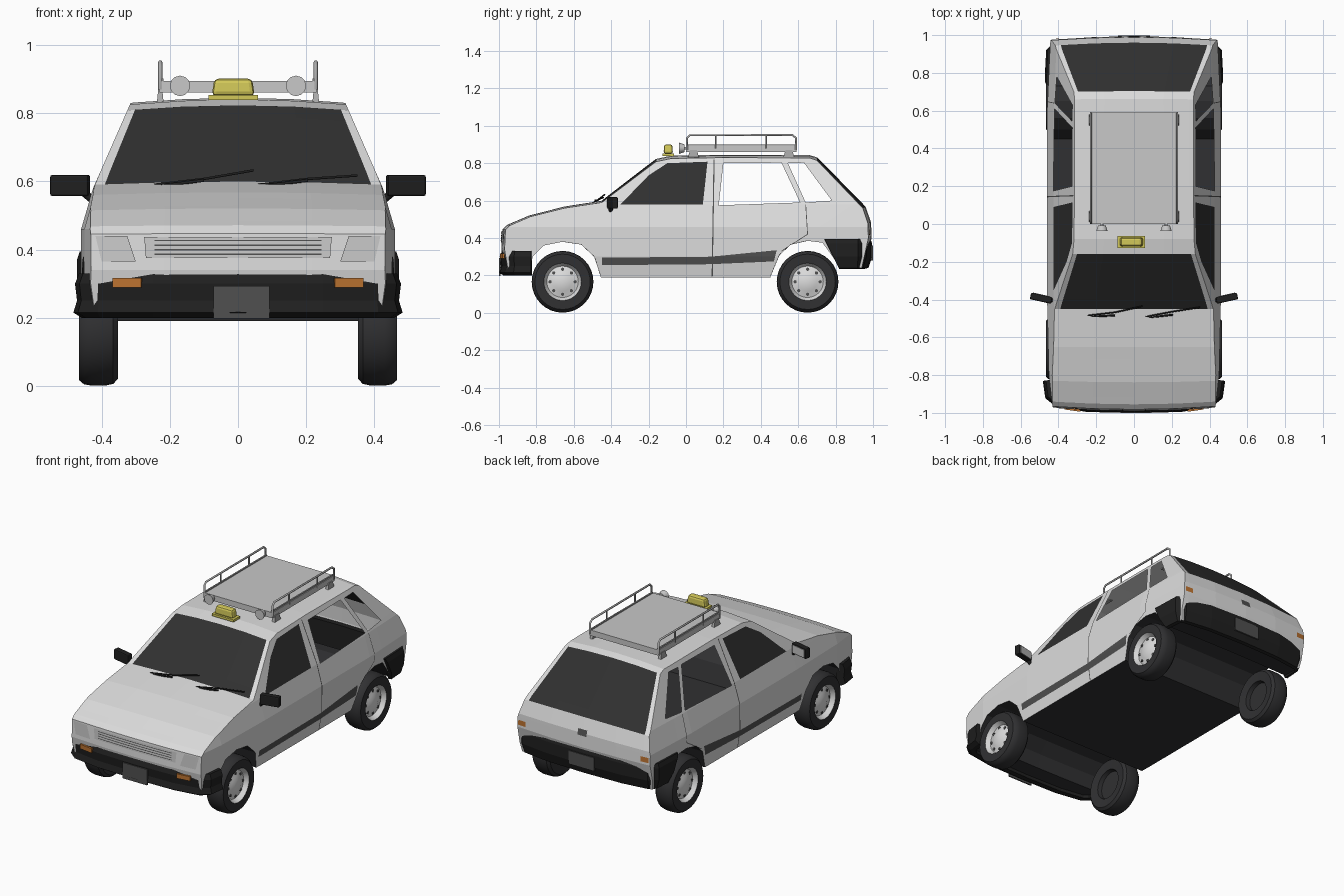
import bpy, bmesh, math
from mathutils import Vector, Matrix

if "Cube" in bpy.data.objects:
    bpy.data.objects.remove(bpy.data.objects["Cube"])


def material(name, r, g, b):
    m = bpy.data.materials.new(name)
    m.use_nodes = True
    m.diffuse_color = (r, g, b, 1)
    m.node_tree.nodes["Principled BSDF"].inputs["Base Color"].default_value = (r, g, b, 1)
    return m


WHITE = material("body white", .72, .72, .72)
GLASS = material("dark glass", .03, .03, .03)
BLACK = material("black plastic", .014, .014, .014)
STRIPE = material("trim grey", .08, .08, .08)
UNDER = material("underside dark", .03, .03, .032)
LAMP = material("lamp grey", .58, .58, .58)
METAL = material("rack grey", .4, .4, .4)
ORANGE = material("indicator orange", .5, .17, .03)
YELLOW = material("beacon yellow", .65, .58, .1)


def finish(name, bm, mats, smooth=None):
    bmesh.ops.recalc_face_normals(bm, faces=bm.faces)
    me = bpy.data.meshes.new(name)
    bm.to_mesh(me)
    bm.free()
    ob = bpy.data.objects.new(name, me)
    bpy.context.collection.objects.link(ob)
    for m in mats:
        me.materials.append(m)
    if smooth:
        bpy.ops.object.select_all(action='DESELECT')
        ob.select_set(True)
        bpy.context.view_layer.objects.active = ob
        bpy.ops.object.shade_smooth_by_angle(angle=math.radians(smooth))
    return ob


def box(name, c, size, mat, bevel=0, turn=0, taper=1):
    bm = bmesh.new()
    bmesh.ops.create_cube(bm, size=1)
    for v in bm.verts:
        k = taper if v.co.z > 0 else 1
        v.co = Vector((v.co.x * size[0] * k, v.co.y * size[1] * k, v.co.z * size[2]))
    if bevel:
        bmesh.ops.bevel(bm, geom=bm.edges[:], offset=bevel, segments=2, affect='EDGES', profile=.5)
    bm.transform(Matrix.Translation(c) @ Matrix.Rotation(turn, 4, 'Z'))
    return finish(name, bm, [mat])


def cylinder(name, c, r, depth, axis, mat, sides=16, r2=None):
    bm = bmesh.new()
    bmesh.ops.create_cone(bm, cap_ends=True, segments=sides, radius1=r,
                          radius2=r if r2 is None else r2, depth=depth)
    bm.transform(Matrix.Translation(c) @ Vector(axis).to_track_quat('Z', 'Y').to_matrix().to_4x4())
    return finish(name, bm, [mat], 40)


def tube(name, pts, r, mat):
    cu = bpy.data.curves.new(name, 'CURVE')
    cu.dimensions, cu.bevel_depth, cu.bevel_resolution, cu.use_fill_caps = '3D', r, 1, True
    sp = cu.splines.new('POLY')
    sp.points.add(len(pts) - 1)
    for p, q in zip(sp.points, pts):
        p.co = (*q, 1)
    cu.materials.append(mat)
    ob = bpy.data.objects.new(name, cu)
    bpy.context.collection.objects.link(ob)
    bpy.ops.object.select_all(action='DESELECT')
    ob.select_set(True)
    bpy.context.view_layer.objects.active = ob
    bpy.ops.object.convert(target='MESH')


def lerp(table, v):
    for (a, fa), (b, fb) in zip(table, table[1:]):
        if v <= b:
            return fa + (fb - fa) * max(0, (v - a) / (b - a))
    return table[-1][1]


# Body: side outline extruded across, cut along the panel lines, then shaped
OUTLINE = [(-.95, .22), (-.84, .22), (-.82, .3), (-.76, .36), (-.66, .38), (-.56, .365), (-.49, .3),
           (-.455, .19), (.45, .19), (.5, .31), (.56, .365), (.65, .385), (.73, .375), (.82, .25),
           (.94, .24), (.975, .4), (.972, .48), (.945, .56), (.7, .815), (.66, .828), (.2, .83),
           (-.08, .825), (-.16, .808), (-.45, .59), (-.65, .56), (-.83, .515), (-.94, .468),
           (-.965, .445), (-.97, .34)]
WIDTH = [(.18, .44), (.3, .46), (.46, .46), (.58, .425), (.83, .315)]
TAPER = [(-1, .93), (-.8, .98), (-.4, 1), (.6, 1), (1, .96)]


def half_width(y, z):
    return lerp(WIDTH, z) * lerp(TAPER, y)


def seam(a, b, r=.003):
    a, b = Vector(a), Vector(b)
    n = (b - a).normalized().orthogonal() * r
    return [a + n, b + n, b - n, a - n]


PAINT = [  # convex side areas and their material slot; None is an opening
    ([(-.35, .58), (-.2, .735), (-.1, .8), (.115, .808), (.09, .58)], 1),
    ([(.175, .575), (.2, .8), (.51, .803), (.61, .59)], None),
    ([(.64, .59), (.545, .8), (.63, .803), (.78, .6)], None),
    ([(-.45, .255), (.13, .26), (.13, .3), (-.45, .295)], 2),
    ([(.13, .26), (.47, .275), (.485, .335), (.13, .3)], 2),
    (seam((.14, .195), (.15, .82)), 2),
    (seam((.64, .58), (.65, .42), .002), 2),
    (seam((.65, .42), (.51, .33), .002), 2)]


def inside(poly, y, z):
    s = [(b[0] - a[0]) * (z - a[1]) - (b[1] - a[1]) * (y - a[0])
         for a, b in zip(poly, poly[1:] + poly[:1])]
    return all(k > 0 for k in s) or all(k < 0 for k in s)


bm = bmesh.new()
cap = bm.faces.new([bm.verts.new((-1, y, z)) for y, z in OUTLINE])
new = bmesh.ops.extrude_face_region(bm, geom=[cap], use_keep_orig=True)["geom"]
bmesh.ops.translate(bm, vec=(2, 0, 0), verts=[g for g in new if isinstance(g, bmesh.types.BMVert)])
bmesh.ops.recalc_face_normals(bm, faces=bm.faces)
bmesh.ops.triangulate(bm, faces=[f for f in bm.faces if len(f.verts) > 4])
cuts = [((t, 0, 0), (1, 0, 0)) for t in (-.93, -.5, 0, .5, .93)]
cuts += [((0, y, 0), (0, 1, 0)) for y, _ in TAPER[1:-1]]
cuts += [((0, 0, z), (0, 0, 1)) for z, _ in WIDTH[1:-1]]
for poly, _ in PAINT:
    for a, b in zip(poly, poly[1:] + poly[:1]):
        cuts.append(((0, a[0], a[1]), (0, b[1] - a[1], a[0] - b[0])))
for co, no in cuts:
    bmesh.ops.bisect_plane(bm, geom=bm.verts[:] + bm.edges[:] + bm.faces[:], dist=1e-5,
                           plane_co=co, plane_no=Vector(no).normalized())
bm.normal_update()
openings = []
for f in bm.faces:
    t, y, z = f.calc_center_median()
    if abs(f.normal.x) > .9:
        for poly, slot in PAINT:
            if inside(poly, y, z):
                if slot is None:
                    openings.append(f)
                else:
                    f.material_index = slot
    elif z < .386 and abs(y) < .94:
        f.material_index = 3
    elif abs(t) < .93 and .59 < z < .808 and y < -.15 or abs(t) < .93 and .56 < z < .815 and y > .7:
        f.material_index = 1
bmesh.ops.delete(bm, geom=openings, context='FACES')
for v in bm.verts:
    t, y, z = v.co
    bow = 1 - t * t
    v.co = (t * half_width(y, z), y + .02 * bow * y ** 5,
            z + .015 * bow * min(1, max(0, (z - .4) / .3)))
finish("body", bm, [WHITE, GLASS, STRIPE, UNDER])


# Thin plates that follow the curved nose or tail
def end_plate(name, bottom, top, z0, z1, mat, front=True, off=.004):
    bm = bmesh.new()
    rows, n = [], 8
    for (x0, x1), z in ((bottom, z0), (top, z1)):
        y = -.97 + (z - .34) * .045 if front else lerp([(.4, .975), (.48, .972), (.56, .945)], z)
        row = []
        for i in range(n + 1):
            x = x0 + (x1 - x0) * i / n
            t = x / half_width(y, z)
            row.append(bm.verts.new((x, y + .02 * (1 - t * t) * y ** 5 + (-off if front else off), z)))
        rows.append(row)
    for i in range(n):
        bm.faces.new((rows[0][i], rows[0][i + 1], rows[1][i + 1], rows[1][i]))
    finish(name, bm, [mat])


end_plate("grille", (-.27, .27), (-.275, .275), .375, .437, LAMP)
for i in range(4):
    z = .384 + i * .0135
    end_plate("grille_slot", (-.245, .245), (-.245, .245), z, z + .004, STRIPE, off=.006)
for s, side in ((1, "left"), (-1, "right")):
    end_plate(side + "_headlight", (s * .3, s * .4), (s * .325, s * .418), .365, .44, LAMP)
    end_plate(side + "_tail_light", (s * .385, s * .435), (s * .385, s * .435), .415, .445, ORANGE, False)
end_plate("tailgate_lock", (-.03, .03), (-.03, .03), .47, .505, STRIPE, False)


# Bumpers: a section swept around the plan of each end
def bumper(name, half, section, sign, shear=0):
    path = [Vector((-x, y)) for x, y in reversed(half[1:])] + [Vector(p) for p in half]
    bm = bmesh.new()
    rings = []
    for i, p in enumerate(path):
        d = (path[min(i + 1, len(path) - 1)] - path[max(i - 1, 0)]).normalized()
        n = Vector((d.y, -d.x)) * sign
        k = shear if abs(p.y) < .85 else 0
        rings.append([bm.verts.new((p.x + n.x * o, p.y + n.y * o + k * (section[0][1] - z), z))
                      for o, z in section])
    m = len(section)
    for a, b in zip(rings, rings[1:]):
        for j in range(m):
            bm.faces.new((a[j], b[j], b[(j + 1) % m], a[(j + 1) % m]))
    bm.faces.new(rings[0])
    bm.faces.new(rings[-1])
    finish(name, bm, [BLACK])


bumper("front_bumper", [(0, -.996), (.25, -.99), (.41, -.965), (.465, -.92), (.478, -.83)],
       [(-.05, .33), (-.012, .33), (0, .3), (-.006, .25), (.005, .215), (-.02, .2), (-.05, .2)], 1)
bumper("rear_bumper", [(0, .995), (.25, .988), (.42, .965), (.465, .92), (.472, .74)],
       [(-.04, .395), (-.008, .395), (0, .37), (0, .3), (-.02, .24), (-.04, .235)], -1, .5)
box("front_number_plate", (.01, -.996, .245), (.165, .008, .095), STRIPE)
box("rear_number_plate", (0, .994, .32), (.17, .009, .08), STRIPE)
for s in (1, -1):
    box("front_indicator", (s * .325, -.982, .303), (.085, .012, .027), ORANGE, turn=s * .14)


# Wheels: lathed tyre and rim with a ring of dark holes
PROFILE = [(0, .385), (.085, .385), (.09, .36), (.145, .352), (.16, .366), (.165, .39), (.165, .43),
           (.161, .452), (.148, .467), (.1, .466), (.094, .456), (.084, .44), (.05, .45), (.03, .458), (0, .458)]


def wheel(name, s, y):
    bm = bmesh.new()
    n = 32
    rings = [[bm.verts.new((s * x, y + r * math.cos(math.tau * i / n), .166 + r * math.sin(math.tau * i / n)))
              for i in range(n)] for r, x in PROFILE]
    for k, (a, b) in enumerate(zip(rings, rings[1:])):
        for i in range(n):
            f = bm.faces.new((a[i], a[(i + 1) % n], b[(i + 1) % n], b[i]))
            f.material_index = int(k >= 9)
    bmesh.ops.remove_doubles(bm, verts=bm.verts, dist=1e-5)
    finish(name, bm, [UNDER, WHITE], 35)
    for i in range(8):
        a = math.tau * i / 8
        cylinder(name + "_hole", (s * .444, y + .067 * math.cos(a), .166 + .067 * math.sin(a)),
                 .009, .008, (1, 0, 0), STRIPE, 8)


for s, side in ((1, "left"), (-1, "right")):
    wheel("front_" + side + "_wheel", s, -.66)
    wheel("rear_" + side + "_wheel", s, .65)
    # Door mirror with its reflecting face and stalk
    box(side + "_mirror", (s * .492, -.393, .588), (.115, .035, .062), BLACK, .006, s * .22)
    box(side + "_mirror_face", (s * .488, -.375, .588), (.095, .004, .046), LAMP, 0, s * .22)
    tube(side + "_mirror_stalk", [(s * .42, -.405, .54), (s * .45, -.4, .565)], .012, BLACK)
    # Roof rack rail, posts and feet
    x = s * .228
    tube(side + "_rack_rail", [(x, .005, .87), (x, .005, .935), (x, .02, .95), (x, .57, .95),
                               (x, .588, .935), (x, .588, .87)], .006, METAL)
    for y in (.16, .43):
        tube(side + "_rack_post", [(x, y, .88), (x, y, .95)], .005, METAL)
    for y in (.04, .55):
        box(side + "_rack_foot", (x, y, .85), (.02, .06, .04), METAL, taper=.6)
    # Spotlight on the front of the rack
    cylinder(side + "_spotlight", (s * .17, -.022, .88), .03, .03, (0, 1, 0), LAMP, 12, .02)
    tube(side + "_spotlight_bracket", [(s * .17, -.01, .88), (s * .17, .01, .88)], .008, METAL)

box("rack_platform", (0, .295, .877), (.46, .59, .034), LAMP)
for x in (-.222, .222):
    box("rack_edge", (x, .295, .897), (.008, .585, .008), METAL)

# Warning beacon
box("beacon_base", (-.014, -.095, .846), (.145, .062, .014), YELLOW)
box("beacon_lens", (-.014, -.095, .876), (.126, .05, .05), YELLOW, .012, taper=.88)


# Wipers lying on the windscreen
def on_screen(x, z, lift=.012):
    t = x / half_width(-.4, z)
    return (x, -.45 + (z - .59 - .015 * (1 - t * t)) * 1.33 - lift, z + lift * .6)


for x0, x1, z1 in ((-.245, .045, .625), (.06, .35, .61)):
    tube("wiper_blade", [on_screen(x0, .583), on_screen((x0 + x1) / 2, .6), on_screen(x1, z1)], .004, BLACK)
    tube("wiper_arm", [on_screen(x0 + .02, .58), on_screen((x0 + x1) / 2, .592, .018)], .005, BLACK)
